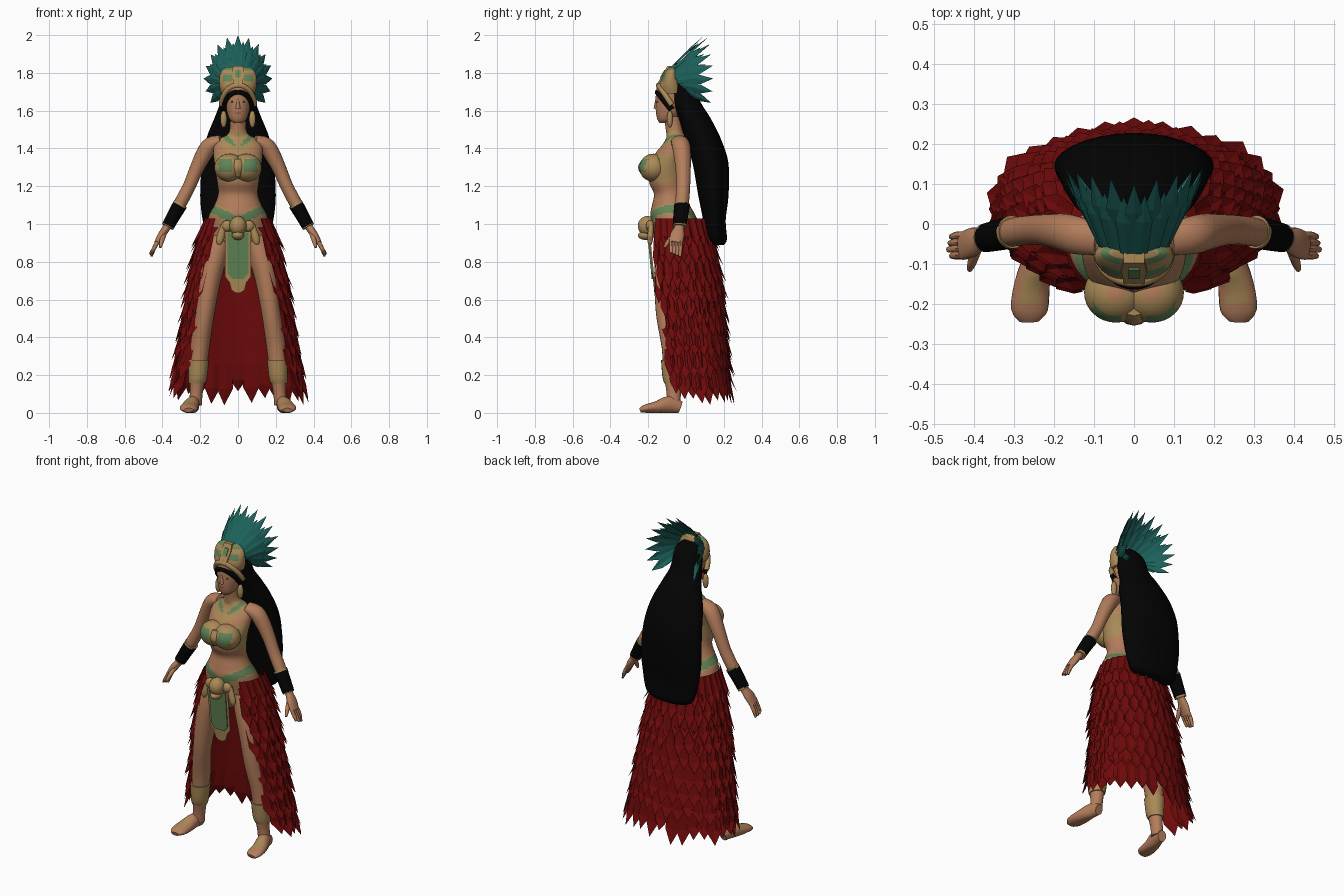
import bpy, bmesh, random
from math import sin, cos, pi, radians, hypot
from mathutils import Vector, Matrix

random.seed(4)
cube = bpy.data.objects.get("Cube")
if cube:
    bpy.data.objects.remove(cube)


def material(name, *rgb):
    m = bpy.data.materials.new(name)
    m.use_nodes = True
    m.diffuse_color = (*rgb, 1)
    bsdf = next(k for k in m.node_tree.nodes if k.type == 'BSDF_PRINCIPLED')
    bsdf.inputs["Base Color"].default_value = (*rgb, 1)
    return m


skin = material("warm skin", .45, .205, .105)
gold = material("old gold", .4, .25, .095)
green = material("jade green", .12, .23, .095)
teal = material("teal feather", .012, .12, .105)
red = material("crimson feather", .155, .003, .003)
black = material("black", .001, .001, .001)
brown = material("dark brown", .22, .07, .045)
SIDES = (("left", 1), ("right", -1))


def finish(name, bm, mats, rule=None, smooth=True):
    bmesh.ops.recalc_face_normals(bm, faces=bm.faces)
    mesh = bpy.data.meshes.new(name)
    bm.to_mesh(mesh)
    bm.free()
    for m in mats:
        mesh.materials.append(m)
    for p in mesh.polygons:
        p.use_smooth = smooth
        if rule:
            p.material_index = rule(*p.center)
    if smooth:
        mesh.set_sharp_from_angle(angle=radians(45))
    ob = bpy.data.objects.new(name, mesh)
    bpy.context.collection.objects.link(ob)
    return ob


def spline(rings, steps):
    """Smooth interpolation through a list of ring values."""
    pts = [Vector(r) for r in rings]
    pts = [pts[0]] + pts + [pts[-1]]
    out = []
    for a, b, c, d in zip(pts, pts[1:], pts[2:], pts[3:]):
        for k in range(steps):
            t = k / steps
            out.append((b * 2 + (c - a) * t + (a * 2 - b * 5 + c * 4 - d) * t * t
                        + (b * 3 - a - c * 3 + d) * t ** 3) / 2)
    return out + [pts[-1]]


def loft(name, rings, *mats, n=20, steps=3, tilt=False, side=1, rule=None):
    """Skin elliptical rings (x, y, z, rx, ry); tilt turns them along the path."""
    bm = bmesh.new()
    rings = spline(rings, steps)
    loops = []
    for i, r in enumerate(rings):
        centre = Vector(r[:3])
        ahead = Vector(rings[min(i + 1, len(rings) - 1)][:3]) - Vector(rings[max(i - 1, 0)][:3])
        turn = Vector((0, 0, 1)).rotation_difference(ahead) if tilt else Matrix.Identity(3)
        loop = []
        for k in range(n):
            a = 2 * pi * k / n
            v = centre + turn @ Vector((r[3] * cos(a), r[4] * sin(a), 0))
            loop.append(bm.verts.new((v.x * side, v.y, max(v.z, 0))))
        loops.append(loop)
    for lo, hi in zip(loops, loops[1:]):
        for k in range(n):
            bm.faces.new((lo[k], lo[k - 1], hi[k - 1], hi[k]))
    bm.faces.new(loops[0])
    bm.faces.new(loops[-1])
    return finish(name, bm, mats, rule)


def ball(name, centre, size, *mats, rule=None, detail=20):
    bm = bmesh.new()
    place = Matrix.Translation(centre) @ Matrix.Diagonal((*size, 1))
    bmesh.ops.create_uvsphere(bm, u_segments=detail, v_segments=detail, radius=1, matrix=place)
    return finish(name, bm, mats, rule)


def plate(name, outline, y, slope, mat, thick=.008):
    """Mirrored front panel from (half width, z) points, leaning with height."""
    bm = bmesh.new()
    pts = [(x, z) for x, z in outline] + [(-x, z) for x, z in reversed(outline)]
    top = outline[0][1]
    f = bm.faces.new([bm.verts.new((x, y + (top - z) * slope, z)) for x, z in pts])
    ext = bmesh.ops.extrude_face_region(bm, geom=[f])
    bmesh.ops.translate(bm, vec=(0, thick, 0), verts=[v for v in ext["geom"] if isinstance(v, bmesh.types.BMVert)])
    return finish(name, bm, [mat], smooth=False)


def leaf(bm, base, tip, across, lift, width):
    """One pointed feather with a raised centre rib."""
    mid = base.lerp(tip, .62) + lift
    b = [bm.verts.new(base + across * width * k * .7 + lift * .3 * (k == 0)) for k in (-1, 0, 1)]
    m = [bm.verts.new(mid + across * width * k - lift * .6 * abs(k)) for k in (-1, 0, 1)]
    t = bm.verts.new(tip)
    for i in (0, 1):
        bm.faces.new((b[i], b[i + 1], m[i + 1], m[i]))
        bm.faces.new((m[i], m[i + 1], t))


# Torso with painted belt, top and collar
def torso_paint(x, y, z):
    belt = abs(z - 1.012 - .5 * abs(x))
    if belt < .038:
        return 2 if belt < .024 else 1
    if 1.22 < z < 1.368:
        return 2 if .035 < abs(x) < .105 and 1.28 < z < 1.345 and y < -.12 else 1
    r = hypot(x, z - 1.495)
    if y < -.04 and z < 1.5 and r < .125:
        return 2 if .06 < r < .085 and abs(x) > .02 else 1
    return 0


loft("torso", [(0, -.06, .84, .08, .08), (0, -.05, .91, .15, .11), (0, -.05, .98, .165, .125),
               (0, -.07, 1.05, .152, .118), (0, -.08, 1.1, .125, .1), (0, -.085, 1.16, .105, .085),
               (0, -.1, 1.22, .11, .095), (0, -.1, 1.3, .122, .1), (0, -.075, 1.37, .13, .09),
               (0, -.055, 1.42, .125, .07), (0, -.05, 1.455, .09, .055), (0, -.06, 1.485, .048, .045),
               (0, -.075, 1.57, .04, .042)],
     skin, gold, green, n=56, steps=6, rule=torso_paint)
for label, s in SIDES:
    ball(label + "_bust", (.045 * s, -.172, 1.298), (.08, .075, .074), skin, gold, green, rule=torso_paint, detail=32)
loft("top_ornament", [(0, -.2, 1.25, .02, .03), (0, -.21, 1.3, .036, .045), (0, -.2, 1.345, .03, .03)], gold, n=12)

# Arms, hands and cuffs
for label, s in SIDES:
    loft(label + "_arm", [(.43, -.055, .9, .014, .036), (.403, -.045, .945, .02, .037), (.375, -.035, .985, .021, .025),
                          (.345, -.03, 1.04, .028, .03), (.3, -.02, 1.12, .034, .036), (.258, -.015, 1.2, .034, .037),
                          (.22, -.015, 1.29, .037, .04), (.18, -.02, 1.37, .043, .046),
                          (.145, -.028, 1.42, .042, .048), (.09, -.04, 1.445, .025, .04)],
         skin, tilt=True, side=s)
    for k in range(4):
        y = -.03 - .016 * k
        loft(f"{label}_finger_{k + 1}", [(.458 + .004 * (k % 3), y - .002, .828 + .006 * k, .006, .007),
                                         (.445, y, .87, .011, .011), (.418, y, .92, .011, .011)],
             skin, n=8, tilt=True, side=s)
    loft(label + "_thumb", [(.412, -.115, .875, .006, .006), (.405, -.095, .905, .012, .012),
                            (.39, -.05, .955, .015, .015)], skin, n=8, tilt=True, side=s)
    loft(label + "_cuff", [(.373, -.035, .985, .033, .036), (.34, -.028, 1.045, .036, .039), (.305, -.02, 1.105, .039, .042)],
         black, gold, tilt=True, side=s, steps=8, rule=lambda x, y, z: int(z - .5 * abs(x) < .807 or z - .5 * abs(x) > .943))

# Legs, feet and shin guards
for label, s in SIDES:
    loft(label + "_leg", [(.228, -.065, .04, .036, .036), (.22, -.065, .11, .034, .038), (.213, -.07, .2, .043, .048),
                          (.203, -.07, .34, .052, .058), (.183, -.095, .47, .05, .056), (.17, -.1, .56, .052, .062),
                          (.15, -.095, .7, .06, .073), (.122, -.08, .83, .07, .085), (.092, -.06, .94, .07, .09)],
         skin, side=s)
    loft(label + "_foot", [(.262, -.243, .014, .026, .012), (.262, -.215, .022, .046, .022), (.255, -.15, .03, .045, .034),
                           (.24, -.085, .045, .036, .046), (.232, -.03, .03, .026, .032)],
         skin, gold, tilt=True, side=s, rule=lambda x, y, z: int(z > .045 and -.2 < y < -.12 and abs(abs(x) - .258) < .022))
    loft(label + "_shin_guard", [(.217, -.066, .155, .044, .048), (.213, -.07, .19, .05, .055), (.209, -.07, .28, .056, .062)],
         gold, side=s)

# Head and face
loft("head", [(0, -.12, 1.535, .02, .02), (0, -.105, 1.555, .045, .047), (0, -.09, 1.6, .061, .07),
              (0, -.082, 1.66, .069, .079), (0, -.075, 1.73, .068, .078), (0, -.07, 1.78, .04, .05)], skin)
loft("nose", [(0, -.158, 1.612, .013, .013), (0, -.157, 1.62, .012, .013), (0, -.153, 1.665, .006, .008)], skin, n=12)
ball("mouth", (0, -.153, 1.588), (.019, .006, .006), brown, detail=10)
for label, s in SIDES:
    ball(label + "_eye", (.027 * s, -.151, 1.647), (.012, .004, .004), brown, detail=10)
    ball(label + "_earring", (.076 * s, -.085, 1.555), (.018, .016, .045), gold, detail=14)

# Long hair
loft("hair", [(0, .155, .89, .12, .045), (0, .157, .92, .16, .06), (0, .15, 1.02, .187, .06), (0, .145, 1.15, .2, .08),
              (0, .13, 1.32, .19, .095), (0, .09, 1.45, .168, .095), (0, .045, 1.56, .125, .085),
              (0, 0, 1.64, .096, .08), (0, -.02, 1.72, .087, .07), (0, -.03, 1.77, .075, .05), (0, -.035, 1.8, .04, .025)],
     black, n=28, steps=4)


def arch(name, rx, base, rise, depth, radius, mat):
    """Tube arching over the brow from temple to temple."""
    curve = bpy.data.curves.new(name, 'CURVE')
    curve.dimensions = '3D'
    curve.bevel_depth = radius
    curve.bevel_resolution = 3
    path = curve.splines.new('POLY')
    path.points.add(16)
    for k, p in enumerate(path.points):
        a = pi * k / 16
        p.co = (rx * cos(a), -.075 - depth * sin(a), base + rise * sin(a), 1)
    curve.materials.append(mat)
    bpy.context.collection.objects.link(bpy.data.objects.new(name, curve))


arch("hairline", .071, 1.605, .092, .073, .017, black)
arch("headdress_rim", .087, 1.63, .104, .069, .015, gold)

# Headdress band and feather crown
loft("headdress_band", [(0, -.075, 1.69, .088, .064), (0, -.08, 1.73, .098, .064), (0, -.08, 1.78, .098, .046),
                        (0, -.074, 1.815, .084, .03), (0, -.072, 1.832, .062, .016)], gold, green, n=40, steps=4,
     rule=lambda x, y, z: int(1.755 < z < 1.79 and .035 < abs(x) < .08 or z > 1.815 and abs(x) > .03))
plate("headdress_crest", [(.026, 1.837), (.032, 1.8), (.024, 1.735)], -.098, -.57, gold, thick=.03)
plate("crest_inlay", [(.014, 1.815), (.014, 1.775)], -.115, -.57, green)
bm = bmesh.new()
for layer, (count, reach) in enumerate(((15, 1), (14, .86))):
    for k in range(count):
        a = radians(126) * (2 * k / (count - 1) - 1)
        r = reach * random.uniform(.94, 1) if k != count // 2 else reach
        base = Vector((.085 * sin(a), -.03 - .05 * cos(a) - .015 * layer, 1.755 + .06 * cos(a)))
        tip = Vector((.19 * sin(a) * r, (.1 + .05 * abs(sin(a))) * r - .02 * layer, 1.77 + .23 * cos(a) * r))
        across = Vector((cos(a), 0, -sin(a)))
        leaf(bm, base, tip, across, (tip - base).cross(across).normalized() * -.01, .024)
finish("feather_crown", bm, [teal], smooth=False)


# Feather skirt, open at the front
def skirt_point(u, s, out=0):
    """Point on the skirt; u runs from -1 to 1 around the back, s from waist to hem."""
    t = u * radians(142 - 17 * s)
    rx, ry, cy = .172 + .158 * s ** .72, .16 + .033 * min(1, s * 3), -.04 + .073 * s
    return Vector(((rx + out) * sin(t), cy + (ry + out) * cos(t), 1.03 - .85 * s))


bm = bmesh.new()
grid = [[bm.verts.new(skirt_point(k / 20 - 1, j / 11, -.06 * (j == 0))) for k in range(41)] for j in range(11)]
for upper, lower in zip(grid, grid[1:]):
    for k in range(40):
        bm.faces.new((upper[k], upper[k + 1], lower[k + 1], lower[k]))
finish("skirt_lining", bm, [red])
bm = bmesh.new()
ROWS, COUNT = 9, 21
for row in range(ROWS):
    s = row / ROWS
    for k in range(COUNT + row % 2):
        u = (2 * (k + .5 - .5 * (row % 2)) / COUNT - 1) * .97
        hem = row == ROWS - 1
        base = skirt_point(u, s, .003)
        tip = skirt_point(u, s + random.uniform(.17, .28 if hem else .23), random.uniform(.02, .038))
        across = (skirt_point(u + .01, s) - skirt_point(u - .01, s)).normalized()
        leaf(bm, base, tip, across, across.cross(tip - base).normalized() * -.014, .027 + .018 * s)
finish("skirt_feathers", bm, [red], smooth=False)

# Loincloth, buckle and tassels
plate("loincloth_trim", [(.07, .96), (.068, .72), (.045, .69), (.035, .65), (.012, .635)], -.2, .1, gold)
plate("loincloth", [(.056, .955), (.055, .74), (.03, .71)], -.206, .1, green)
ball("buckle", (0, -.205, .99), (.046, .05, .052), gold, detail=14)
ball("buckle_chin", (0, -.21, .94), (.032, .045, .025), gold, detail=12)
for label, s in SIDES:
    ball(label + "_buckle_wing", (.058 * s, -.19, .99), (.03, .022, .03), gold, detail=12)
    loft(label + "_tassel", [(.1, -.19, .89, .008, .008), (.095, -.19, .92, .022, .016), (.075, -.185, 1.0, .014, .014)],
         gold, n=10, side=s)
